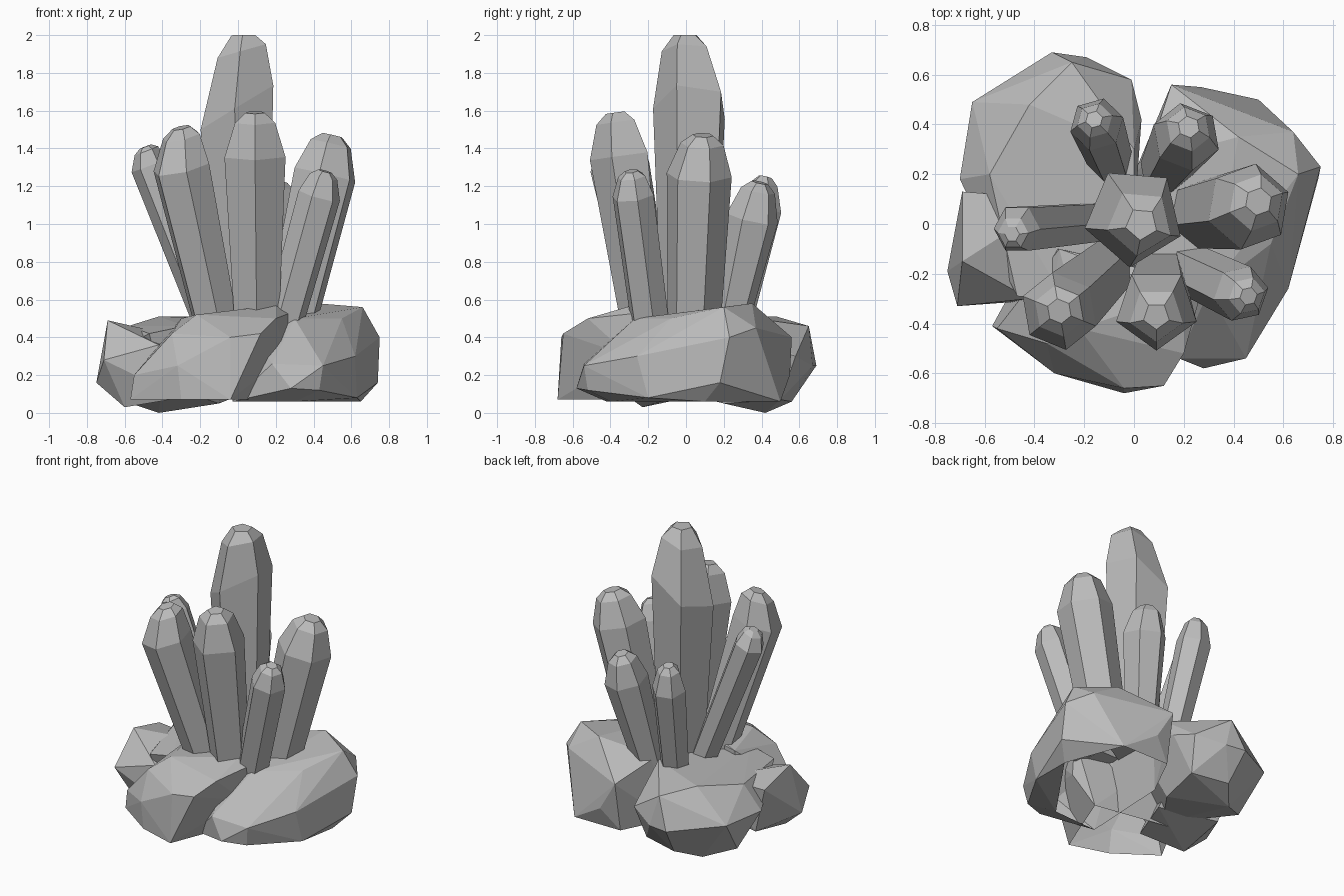
import bpy
import bmesh
from math import cos, sin, radians, tau
from mathutils import Vector

cube = bpy.data.objects.get("Cube")
if cube:
    bpy.data.objects.remove(cube, do_unlink=True)

# One plain stone colour for everything
stone = bpy.data.materials.new("stone_grey")
stone.use_nodes = True
stone_colour = (0.5, 0.5, 0.5, 1)
stone.diffuse_color = stone_colour
stone.node_tree.nodes["Principled BSDF"].inputs["Base Color"].default_value = stone_colour


def finish(name, bm):
    """Turn a bmesh into a flat shaded object with the stone material."""
    mesh = bpy.data.meshes.new(name)
    bm.to_mesh(mesh)
    bm.free()
    mesh.materials.append(stone)
    obj = bpy.data.objects.new(name, mesh)
    bpy.context.collection.objects.link(obj)
    return obj


def rock(name, corners, open_below=None):
    """Chiselled boulder: the hull around a handful of corner points.
    Faces lying wholly under open_below are removed, leaving a hollow shell."""
    bm = bmesh.new()
    for corner in corners:
        bm.verts.new(corner)
    hull = bmesh.ops.convex_hull(bm, input=bm.verts)
    spare = {v for v in hull["geom_interior"] + hull["geom_unused"]
             if isinstance(v, bmesh.types.BMVert)}
    bmesh.ops.delete(bm, geom=list(spare), context="VERTS")
    bmesh.ops.dissolve_limit(bm, angle_limit=radians(4), verts=bm.verts, edges=bm.edges)
    bmesh.ops.recalc_face_normals(bm, faces=bm.faces)
    if open_below is not None:
        floor = [f for f in bm.faces if max(v.co.z for v in f.verts) < open_below]
        bmesh.ops.delete(bm, geom=floor, context="FACES")
    finish(name, bm)


def crystal(name, base, base_radius, shoulder, radius, tip, sides, turn, lean=0):
    """Flared prism with a two-step bevelled point; lean tilts the shoulder cut."""
    base, shoulder, tip = Vector(base), Vector(shoulder), Vector(tip)
    axis = (shoulder - base).normalized()
    across = Vector((1, 0, 0))
    across = (across - axis * across.dot(axis)).normalized()
    along = axis.cross(across)
    stages = [(base, base_radius, 0), (shoulder, radius, lean),
              (shoulder.lerp(tip, 0.78), radius * 0.66, lean * 0.3),
              (tip, radius * 0.32, 0)]
    bm = bmesh.new()
    rings = []
    for centre, size, tilt in stages:
        ring = []
        for i in range(sides):
            a = radians(turn) + tau * i / sides
            offset = across * cos(a) + along * sin(a)
            ring.append(bm.verts.new(centre + offset * size + axis * tilt * cos(a)))
        rings.append(ring)
    for low, high in zip(rings, rings[1:]):
        for i in range(sides):
            j = (i + 1) % sides
            bm.faces.new((low[i], low[j], high[j], high[i]))
    bm.faces.new(rings[0][::-1])
    bm.faces.new(rings[-1])
    bmesh.ops.recalc_face_normals(bm, faces=bm.faces)
    finish(name, bm)


# Boulders of the base: the front and left ones are hollow underneath
rock("front_rock", [
    (-.57, -.41, .07), (-.55, -.42, .2), (-.35, -.48, .42), (-.22, -.42, .52),
    (-.32, -.6, .25), (-.3, -.6, .07), (-.04, -.68, .07), (-.04, -.66, .4),
    (.12, -.65, .42), (.2, -.52, .5), (.2, -.28, .57), (.28, -.24, .53),
    (.25, -.3, .3), (-.3, -.1, .5), (.15, -.2, .07), (-.4, -.1, .07)], .08)
rock("left_rock", [
    (.15, .56, .4), (.27, .55, .2), (.64, .37, .45), (.75, .23, .4),
    (.74, .18, .16), (.65, .1, .06), (.62, -.26, .3), (.63, -.2, .08),
    (.45, -.54, .25), (.43, -.52, .12), (.28, -.58, .13), (.18, -.54, .26),
    (.42, .35, .58), (.66, .2, .56), (.3, -.27, .5), (-.03, -.42, .06),
    (.3, -.4, .06), (.5, .5, .06), (.15, .5, .06), (0, .2, .06),
    (.05, .25, .5), (.55, -.08, .5), (.05, -.1, .48)], .075)
rock("back_rock", [
    (-.7, .18, .3), (-.65, .49, .3), (-.33, .69, .25), (-.19, .67, .25),
    (-.01, .58, .3), (.03, .42, .35), (-.42, .42, 0), (-.6, .3, .06),
    (-.42, .48, .51), (-.25, .65, .46), (0, .3, .51), (-.58, .2, .46),
    (-.47, -.29, .42), (-.28, -.3, .46), (0, 0, .5), (-.1, .2, .05),
    (-.05, .5, .07), (-.3, .56, .06), (-.4, -.2, .15)])
rock("right_rock", [
    (-.69, .13, .42), (-.75, -.19, .16), (-.71, -.33, .28), (-.69, -.15, .49),
    (-.6, -.23, .03), (-.42, -.3, .36), (-.4, 0, .42), (-.3, -.3, .08),
    (-.2, 0, .1), (-.3, .1, .4), (-.6, .1, .1)])

# Cluster of crystals fanning out from the middle, rooted just inside the boulders
crystal("centre_crystal", (.02, .02, .4), .15, (0, .03, 1.62), .205, (.03, 0, 2), 5, -95, .12)
crystal("front_crystal", (.1, -.21, .4), .12, (.09, -.34, 1.36), .17, (.09, -.37, 1.59), 5, -90)
crystal("front_right_crystal", (-.1, -.17, .4), .12, (-.3, -.35, 1.3), .16, (-.3, -.35, 1.51), 6, -80)
crystal("right_crystal", (-.12, .01, .4), .085, (-.47, -.02, 1.31), .1, (-.49, -.04, 1.41), 6, 0)
crystal("back_right_crystal", (-.09, .24, .4), .09, (-.15, .4, 1.08), .11, (-.16, .42, 1.25), 6, 15)
crystal("back_left_crystal", (.12, .21, .4), .1, (.21, .35, 1.03), .14, (.22, .39, 1.22), 6, 40)
crystal("left_crystal", (.26, .04, .4), .14, (.46, .07, 1.26), .175, (.5, .09, 1.47), 6, 20)
crystal("front_left_crystal", (.22, -.18, .4), .105, (.43, -.28, 1.15), .115, (.46, -.29, 1.28), 6, 10)
